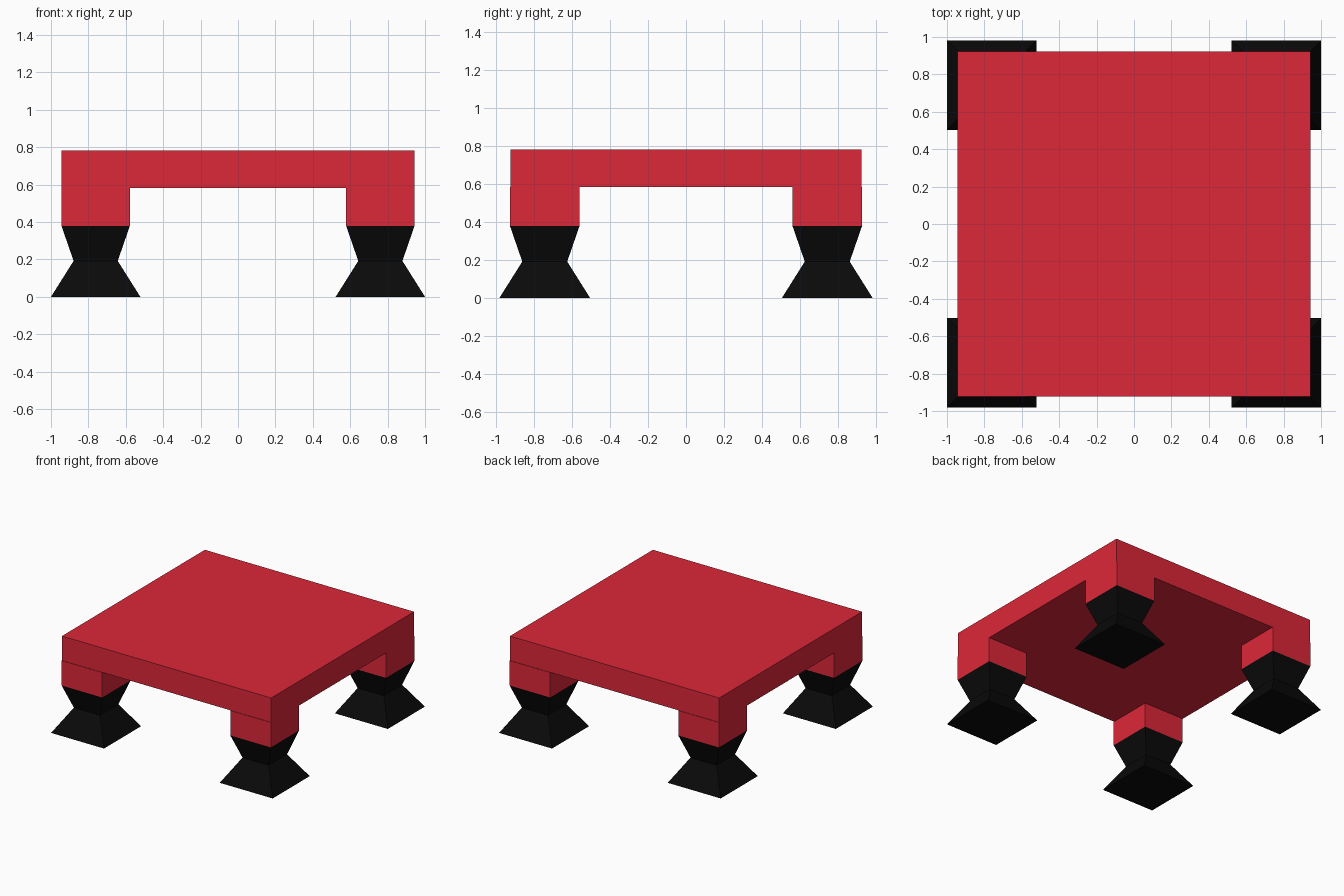
import bpy, bmesh

if "Cube" in bpy.data.objects:
    bpy.data.objects.remove(bpy.data.objects["Cube"])


def material(name, rgb):
    m = bpy.data.materials.new(name)
    m.diffuse_color = (*rgb, 1)
    m.use_nodes = True
    m.node_tree.nodes["Principled BSDF"].inputs["Base Color"].default_value = m.diffuse_color
    return m


red = material("red", (0.72, 0.02, 0.04))
black = material("black", (0.003, 0.003, 0.003))


def square_loft(name, centre, rings, mat):
    """Loft rectangular rings given as (half x, half y, z), capped at both ends."""
    bm = bmesh.new()
    cx, cy = centre
    loops = [[bm.verts.new((cx + sx * hx, cy + sy * hy, z))
              for sx, sy in ((-1, -1), (1, -1), (1, 1), (-1, 1))]
             for hx, hy, z in rings]
    for a, b in zip(loops, loops[1:]):
        for i in range(4):
            j = (i + 1) % 4
            bm.faces.new((a[i], a[j], b[j], b[i]))
    bm.faces.new(loops[0][::-1])
    bm.faces.new(loops[-1])
    mesh = bpy.data.meshes.new(name)
    bm.to_mesh(mesh)
    bm.free()
    mesh.materials.append(mat)
    ob = bpy.data.objects.new(name, mesh)
    bpy.context.collection.objects.link(ob)
    return ob


# Table top slab
square_loft("table_top", (0, 0), [(0.944, 0.921, 0.583), (0.944, 0.921, 0.782)], red)

# Four corner legs with waisted feet
for x_side, sx in (("left", -1), ("right", 1)):
    for y_side, sy in (("front", -1), ("back", 1)):
        corner = (sx * 0.761, sy * 0.742)
        square_loft(f"{y_side}_{x_side}_leg", corner,
                    [(0.183, 0.183, 0.38), (0.183, 0.183, 0.583)], red)
        square_loft(f"{y_side}_{x_side}_foot", corner,
                    [(0.239, 0.239, 0), (0.118, 0.118, 0.192), (0.183, 0.183, 0.38)], black)
